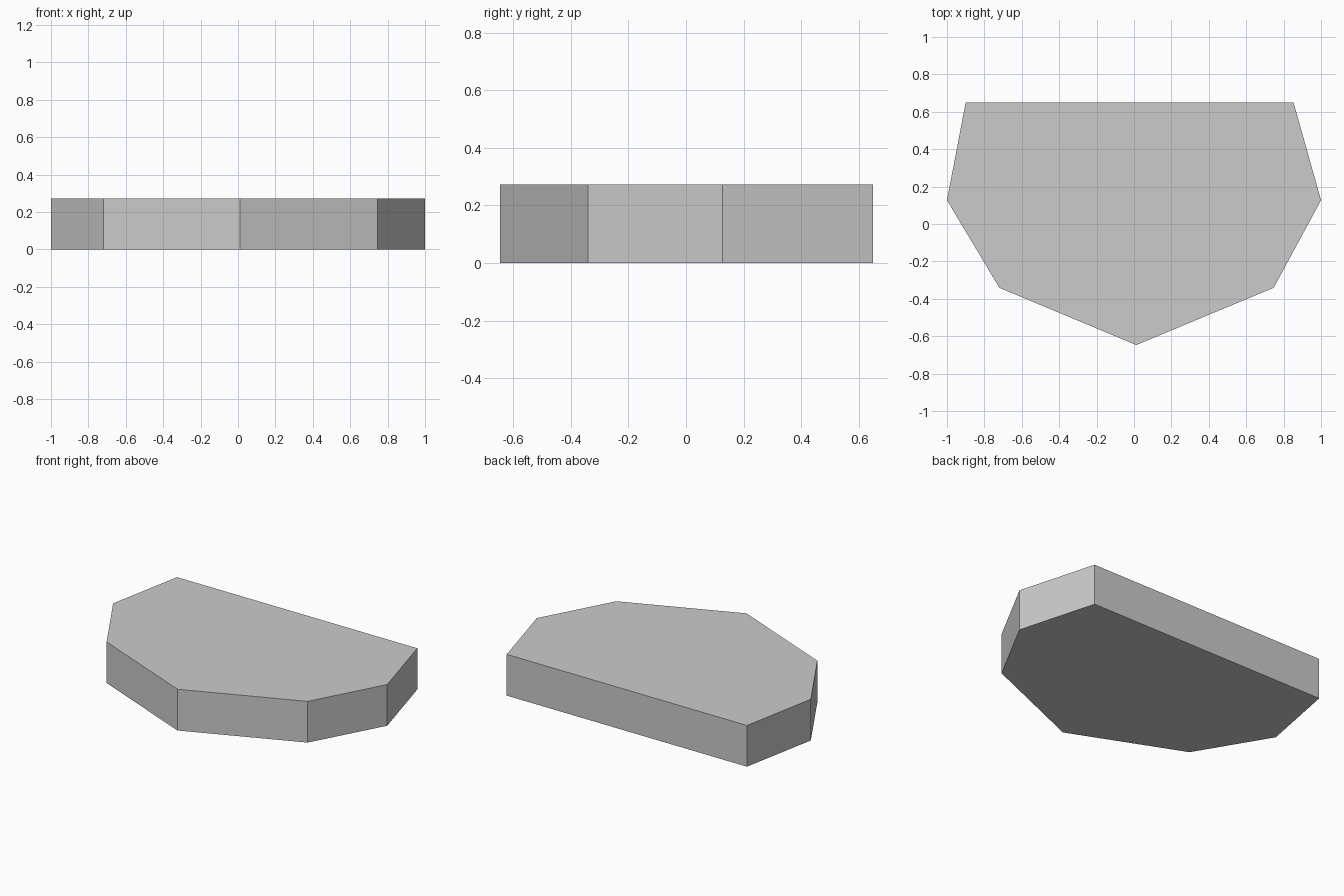
import bpy
import bmesh

if "Cube" in bpy.data.objects:
    bpy.data.objects.remove(bpy.data.objects["Cube"])

HEIGHT = 0.272

# Seven-sided slab outline, counter-clockwise seen from above
outline = [(-0.90, 0.65), (-1.0, 0.127), (-0.72, -0.341), (0.012, -0.647),
           (0.747, -0.341), (1.0, 0.127), (0.853, 0.65)]

# Fill the outline and extrude it upwards into a closed slab
bm = bmesh.new()
base = bm.faces.new([bm.verts.new((x, y, 0)) for x, y in outline])
top = bmesh.ops.extrude_face_region(bm, geom=[base], use_keep_orig=True)
top_verts = [v for v in top["geom"] if isinstance(v, bmesh.types.BMVert)]
bmesh.ops.translate(bm, verts=top_verts, vec=(0, 0, HEIGHT))
bmesh.ops.recalc_face_normals(bm, faces=bm.faces)

mesh = bpy.data.meshes.new("slab")
bm.to_mesh(mesh)
bm.free()
bpy.context.collection.objects.link(bpy.data.objects.new("slab", mesh))
